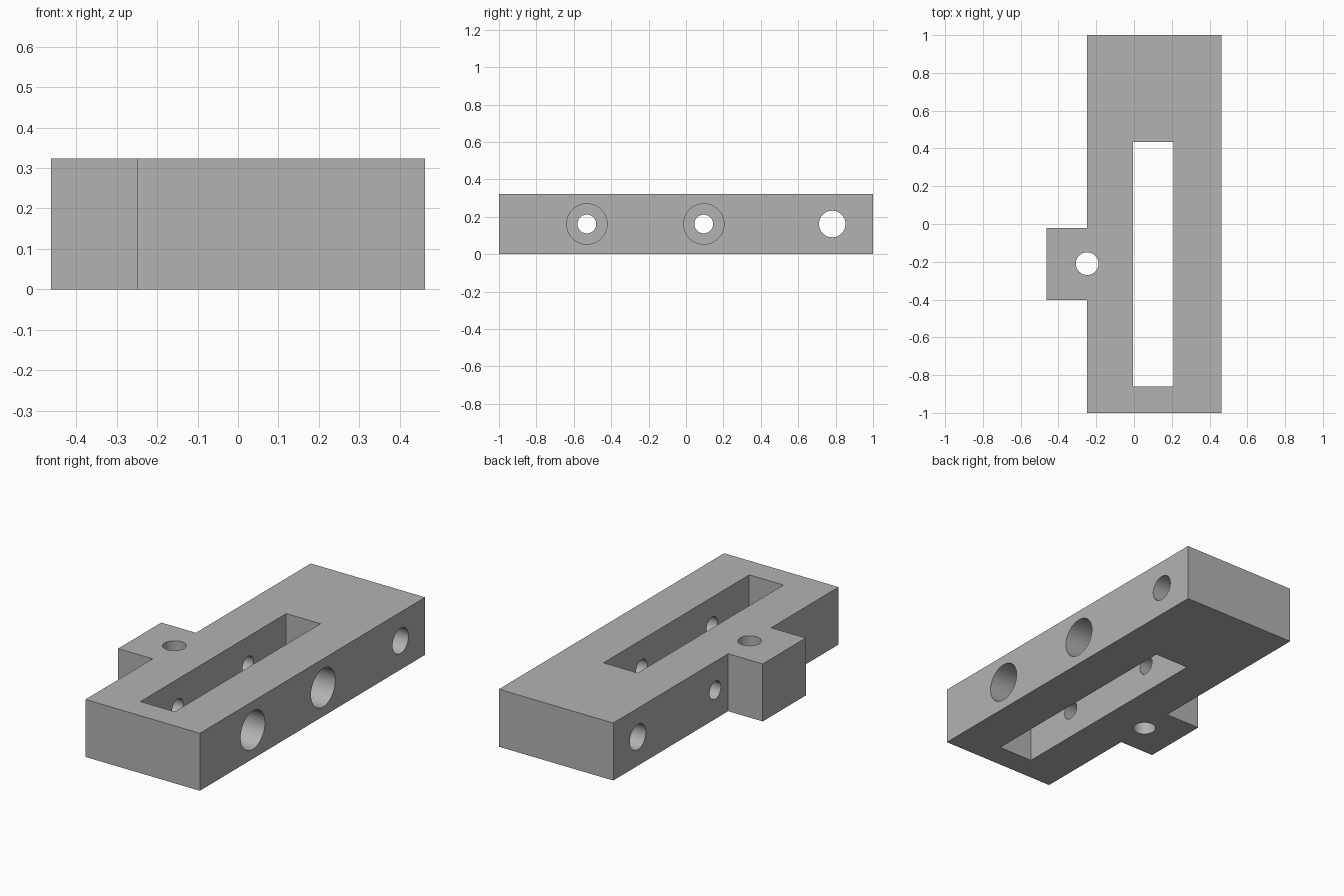
import bpy
import bmesh
import math
from mathutils import Matrix

cube = bpy.data.objects.get("Cube")
if cube:
    bpy.data.objects.remove(cube, do_unlink=True)

HEIGHT = 0.323
MID = HEIGHT / 2
LEFT, RIGHT = -0.248, 0.463

grey = bpy.data.materials.new("plain_grey")
grey.use_nodes = True
colour = (0.45, 0.45, 0.45, 1)
grey.diffuse_color = colour
grey.node_tree.nodes["Principled BSDF"].inputs["Base Color"].default_value = colour


def make_object(name, bm):
    bmesh.ops.recalc_face_normals(bm, faces=bm.faces)
    mesh = bpy.data.meshes.new(name)
    bm.to_mesh(mesh)
    bm.free()
    mesh.materials.append(grey)
    obj = bpy.data.objects.new(name, mesh)
    bpy.context.collection.objects.link(obj)
    return obj


def prism(name, outline, z0, z1):
    bm = bmesh.new()
    face = bm.faces.new([bm.verts.new((x, y, z0)) for x, y in outline])
    top = bmesh.ops.extrude_face_region(bm, geom=[face])["geom"]
    verts = [v for v in top if isinstance(v, bmesh.types.BMVert)]
    bmesh.ops.translate(bm, verts=verts, vec=(0, 0, z1 - z0))
    return make_object(name, bm)


def drill(name, centre, radius, depth, axis):
    bm = bmesh.new()
    turn = Matrix.Rotation(math.pi / 2, 4, "Y") if axis == "X" else Matrix()
    bmesh.ops.create_cone(bm, cap_ends=True, segments=64, radius1=radius,
                          radius2=radius, depth=depth,
                          matrix=Matrix.Translation(centre) @ turn)
    return make_object(name, bm)


# Long block with a side tab, as one outline
block = prism("mounting_block", [
    (LEFT, -1), (RIGHT, -1), (RIGHT, 1), (LEFT, 1),
    (LEFT, -0.02), (-RIGHT, -0.02), (-RIGHT, -0.402), (LEFT, -0.402)], 0, HEIGHT)

# Long slot, tab hole and plain cross hole
cutters = [
    prism("slot_cutter", [(-0.004, -0.86), (0.209, -0.86),
                          (0.209, 0.434), (-0.004, 0.434)], -0.1, HEIGHT + 0.1),
    drill("tab_hole_cutter", (LEFT, -0.21, MID), 0.06, 1, "Z"),
    drill("cross_hole_cutter", (0, 0.782, MID), 0.071, 2, "X"),
]

# Two bolt holes, counterbored from the left side
BORE_DEPTH = 0.145
for i, y in enumerate((-0.53, 0.095)):
    cutters.append(drill(f"bolt_hole_cutter_{i}", (0, y, MID), 0.05, 2, "X"))
    cutters.append(drill(f"counterbore_cutter_{i}", (RIGHT, y, MID), 0.108,
                         2 * BORE_DEPTH, "X"))

for cutter in cutters:
    cutter.hide_render = True
    mod = block.modifiers.new(cutter.name, "BOOLEAN")
    mod.operation = "DIFFERENCE"
    mod.solver = "EXACT"
    mod.object = cutter

# Apply the cuts, then drop the cutters
bpy.context.view_layer.objects.active = block
block.select_set(True)
for mod in list(block.modifiers):
    bpy.ops.object.modifier_apply(modifier=mod.name)
for cutter in cutters:
    bpy.data.objects.remove(cutter, do_unlink=True)

bpy.ops.object.shade_smooth_by_angle(angle=math.radians(30))
